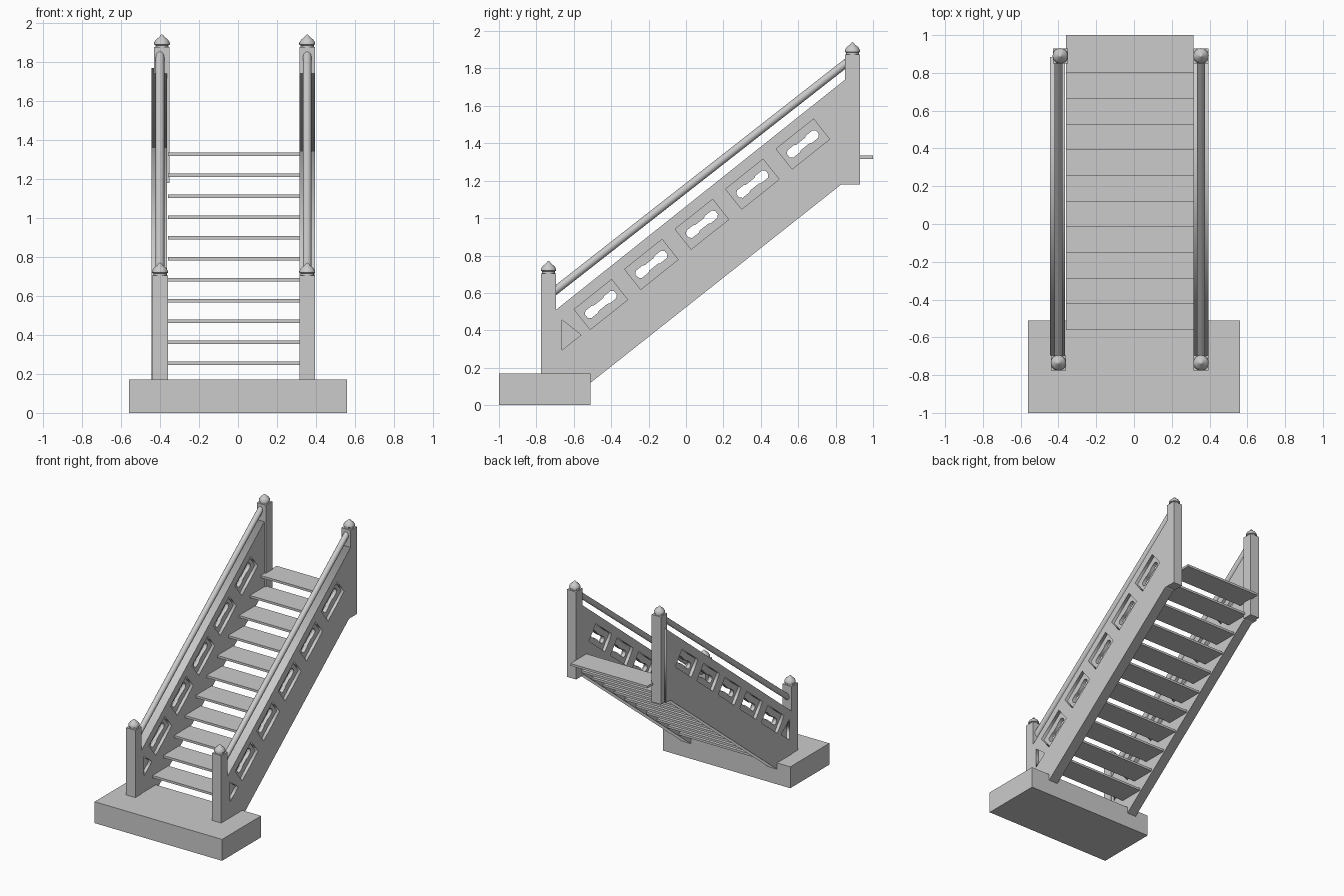
import bpy, bmesh, math
from mathutils import Matrix, Vector

cube = bpy.data.objects.get("Cube")
if cube:
    bpy.data.objects.remove(cube, do_unlink=True)

# Single flat grey
GREY = (0.6, 0.6, 0.6, 1)
grey = bpy.data.materials.new("plain grey")
grey.use_nodes = True
grey.diffuse_color = GREY
grey.node_tree.nodes["Principled BSDF"].inputs["Base Color"].default_value = GREY


def add(name, mesh):
    mesh.name = name
    mesh.materials.clear()
    mesh.materials.append(grey)
    obj = bpy.data.objects.new(name, mesh)
    bpy.context.collection.objects.link(obj)
    return obj


def box(name, lo, hi):
    lo, hi = Vector(lo), Vector(hi)
    bm = bmesh.new()
    bmesh.ops.create_cube(bm, size=1, matrix=Matrix.Translation((lo + hi) / 2) @ Matrix.Diagonal((*(hi - lo), 1)))
    mesh = bpy.data.meshes.new(name)
    bm.to_mesh(mesh)
    bm.free()
    return add(name, mesh)


def smooth(obj, degrees):
    bpy.ops.object.select_all(action='DESELECT')
    obj.select_set(True)
    bpy.context.view_layer.objects.active = obj
    bpy.ops.object.shade_smooth_by_angle(angle=math.radians(degrees))


def slab(name, x, thickness, loops):
    """Extrude an outline with holes, drawn in the y-z plane."""
    curve = bpy.data.curves.new(name, 'CURVE')
    curve.dimensions, curve.fill_mode, curve.extrude = '2D', 'BOTH', thickness / 2
    for loop in loops:
        spline = curve.splines.new('POLY')
        spline.points.add(len(loop) - 1)
        for point, (y, z) in zip(spline.points, loop):
            point.co = (y, z, 0, 1)
        spline.use_cyclic_u = True
    helper = bpy.data.objects.new(name + "_curve", curve)
    bpy.context.collection.objects.link(helper)
    depsgraph = bpy.context.evaluated_depsgraph_get()
    mesh = bpy.data.meshes.new_from_object(helper.evaluated_get(depsgraph))
    bpy.data.objects.remove(helper, do_unlink=True)
    # Local x, y, z become world y, z, x
    mesh.transform(Matrix(((0, 0, 1, x), (1, 0, 0, 0), (0, 1, 0, 0), (0, 0, 0, 1))))
    return add(name, mesh)


def finial(name, x, y, z):
    profile = [(0.034, 0), (0.034, 0.01), (0.041, 0.014), (0.041, 0.023),
               (0.03, 0.04), (0.014, 0.052), (0.007, 0.062), (0, 0.066)]
    bm = bmesh.new()
    verts = [bm.verts.new((r, 0, h)) for r, h in profile]
    edges = [bm.edges.new(pair) for pair in zip(verts, verts[1:])]
    bmesh.ops.spin(bm, geom=verts + edges, cent=(0, 0, 0), axis=(0, 0, 1), angle=math.tau, steps=20)
    bmesh.ops.remove_doubles(bm, verts=bm.verts, dist=0.0001)
    bmesh.ops.recalc_face_normals(bm, faces=bm.faces)
    bmesh.ops.translate(bm, verts=bm.verts, vec=(x, y, z))
    mesh = bpy.data.meshes.new(name)
    bm.to_mesh(mesh)
    bm.free()
    smooth(add(name, mesh), 35)


def rail(name, x, start, end, radius):
    a, b = Vector((x, *start)), Vector((x, *end))
    bm = bmesh.new()
    turn = (b - a).to_track_quat('Z', 'Y').to_matrix().to_4x4()
    bmesh.ops.create_cone(bm, cap_ends=True, segments=12, radius1=radius, radius2=radius,
                          depth=(b - a).length, matrix=Matrix.Translation((a + b) / 2) @ turn)
    mesh = bpy.data.meshes.new(name)
    bm.to_mesh(mesh)
    bm.free()
    smooth(add(name, mesh), 35)


# Openings follow the pitch of the stairs
PITCH = math.atan2(1.23, 1.545)


def pitched(shape, k):
    cy, cz = -0.455 + 0.27 * k, 0.538 + 0.2145 * k
    c, s = math.cos(PITCH), math.sin(PITCH)
    return [(cy + u * c - v * s, cz + u * s + v * c) for u, v in shape]


recess = [(-0.128, -0.069), (0.128, -0.069), (0.128, 0.069), (-0.128, 0.069)]
edge = [(0.1, 0.011), (0.086, 0.025), (0.04, 0.025), (0.03, 0.019)]
upper = edge + [(-u, v) for u, v in reversed(edge)]
slot = upper + [(-u, -v) for u, v in upper]
triangle = [(-0.663, 0.456), (-0.561, 0.375), (-0.663, 0.295)]

# Base step
box("base", (-0.56, -1, 0), (0.56, -0.51, 0.17))

# Open treads
for i in range(11):
    y, z = -0.56 + 0.136 * i, 0.246 + 0.107 * i
    box(f"tread_{i + 1}", (-0.36, y, z), (0.315, y + 0.2, z + 0.018))

# Side panels, posts, finials and handrails
for side, front_x, back_x, panel_x, end in (("left", 0.355, 0.355, 0.355, 0.85),
                                            ("right", -0.4, -0.39, -0.404, 0.885)):
    outline = [(-0.695, 0.12), (-0.51, 0.12), (0.83, 1.18), (end, 1.18),
               (end, 1.74 + (end - 0.85) * math.tan(PITCH)), (-0.695, 0.51)]
    recesses = [pitched(recess, k) for k in range(5)] + [triangle]
    slots = [pitched(slot, k) for k in range(5)]
    slab(f"{side}_panel_core", panel_x, 0.03, [outline] + slots)
    for face, shift in (("outer", 0.0275), ("inner", -0.0275)):
        offset = shift if side == "left" else -shift
        slab(f"{side}_panel_{face}_frame", panel_x + offset, 0.025, [outline] + recesses)
    for place, x, y, low, top in (("front", front_x, -0.735, 0.17, 0.705),
                                  ("back", back_x, 0.89, 1.18, 1.875)):
        box(f"{side}_{place}_post", (x - 0.04, y - 0.04, low), (x + 0.04, y + 0.04, top))
        finial(f"{side}_{place}_finial", x, y, top)
    rail(f"{side}_handrail", front_x, (-0.715, 0.6), (0.87, 1.84), 0.022)
